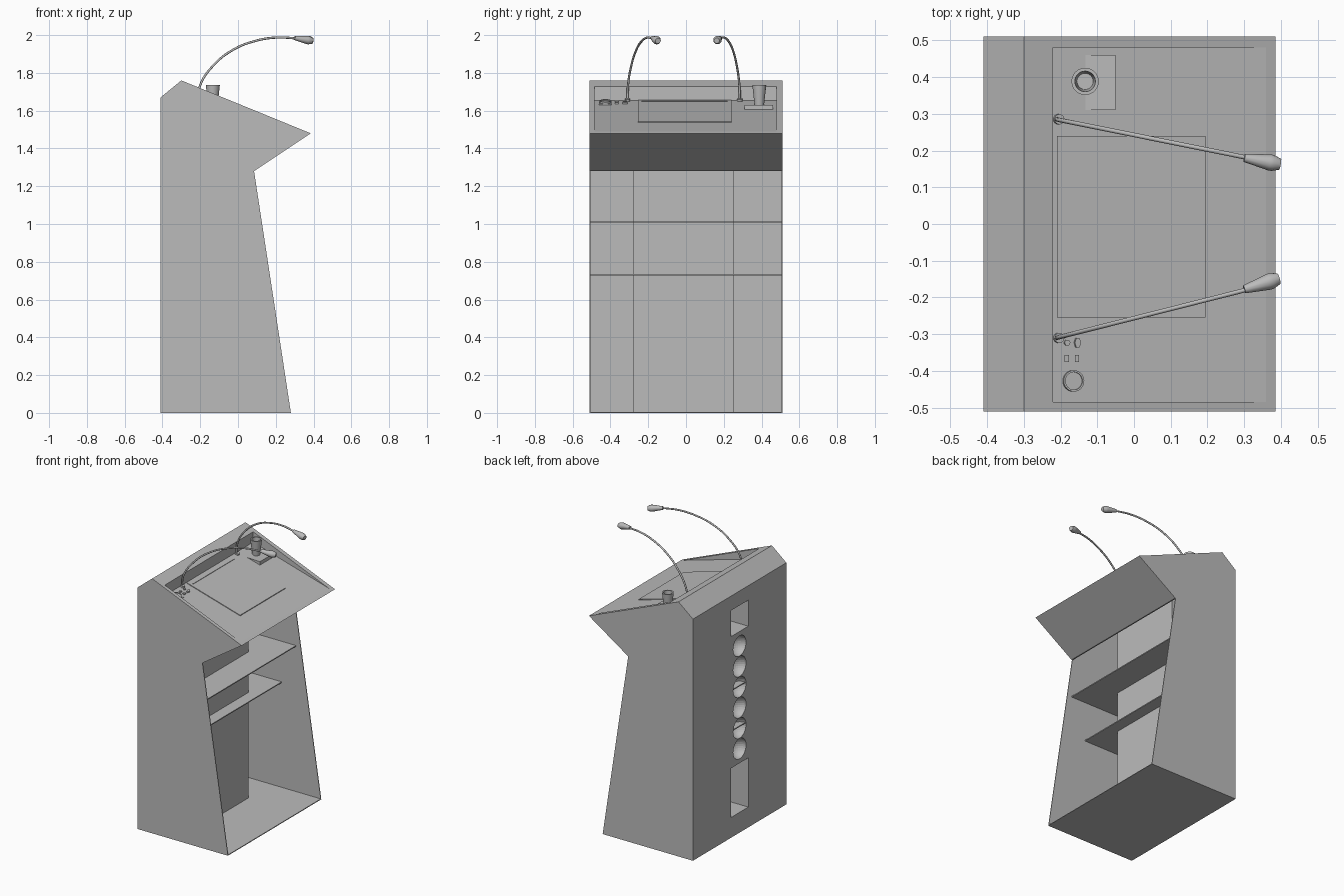
import bpy, bmesh, math
from mathutils import Vector, Matrix

cube = bpy.data.objects.get("Cube")
if cube:
    bpy.data.objects.remove(cube, do_unlink=True)

grey = bpy.data.materials.new("plain grey")
grey.use_nodes = True
COLOUR = (0.5, 0.5, 0.5, 1)
grey.diffuse_color = COLOUR
grey.node_tree.nodes["Principled BSDF"].inputs["Base Color"].default_value = COLOUR


def finish(name, bm, smooth=False):
    bmesh.ops.recalc_face_normals(bm, faces=bm.faces)
    mesh = bpy.data.meshes.new(name)
    bm.to_mesh(mesh)
    bm.free()
    mesh.materials.append(grey)
    ob = bpy.data.objects.new(name, mesh)
    bpy.context.collection.objects.link(ob)
    if smooth:
        select(ob)
        bpy.ops.object.shade_smooth_by_angle(angle=math.radians(40))
    return ob


def select(ob):
    bpy.ops.object.select_all(action='DESELECT')
    ob.select_set(True)
    bpy.context.view_layer.objects.active = ob


def prism(name, profile, y0, y1):
    """Extrude an xz outline from y0 to y1."""
    bm = bmesh.new()
    face = bm.faces.new([bm.verts.new((x, y0, z)) for x, z in profile])
    out = bmesh.ops.extrude_face_region(bm, geom=[face])
    bmesh.ops.translate(bm, vec=(0, y1 - y0, 0),
                        verts=[v for v in out["geom"] if isinstance(v, bmesh.types.BMVert)])
    return finish(name, bm)


def box(name, x0, x1, y0, y1, z0, z1):
    return prism(name, [(x0, z0), (x1, z0), (x1, z1), (x0, z1)], y0, y1)


def lathe(name, profile, matrix, sides=24):
    """Spin (radius, height) points about local z."""
    bm = bmesh.new()
    verts = [bm.verts.new((r, 0, h)) for r, h in profile]
    edges = [bm.edges.new(p) for p in zip(verts, verts[1:])]
    bmesh.ops.spin(bm, geom=verts + edges, cent=(0, 0, 0), axis=(0, 0, 1),
                   angle=math.tau, steps=sides, use_duplicate=False)
    bmesh.ops.remove_doubles(bm, verts=bm.verts, dist=1e-5)
    bmesh.ops.transform(bm, matrix=matrix, verts=bm.verts)
    return finish(name, bm, True)


def cut(ob, cutter):
    mod = ob.modifiers.new("cut", 'BOOLEAN')
    mod.operation, mod.object, mod.solver = 'DIFFERENCE', cutter, 'EXACT'
    select(ob)
    bpy.ops.object.modifier_apply(modifier=mod.name)


def desk_z(x):
    """Height of the sunken desk surface."""
    return 1.655 - 0.284 * (x + 0.22)


def desk_matrix(x, y):
    return Matrix.Translation((x, y, desk_z(x))) @ Matrix.Rotation(math.atan(0.284), 4, 'Y')


def desk_plate(name, x0, x1, y0, y1, height):
    pts = [(x0, desk_z(x0) - 0.002), (x1, desk_z(x1) - 0.002),
           (x1, desk_z(x1) + height), (x0, desk_z(x0) + height)]
    return prism(name, pts, y0, y1)


# Cabinet: solid outline hollowed to thin walls, open on the speaker's side
body = prism("cabinet", [(-0.41, 0), (0.28, 0), (0.085, 1.28), (0.385, 1.48),
                         (-0.30, 1.76), (-0.41, 1.67)], -0.51, 0.51)
column = box("cable_column", -0.407, -0.10, -0.28, 0.255, 0.003, 1.60)
hollow = prism("hollow_cutter", [(-0.404, 0.005), (0.45, 0.005), (0.45, 1.27), (0.079, 1.282),
                                 (0.33, 1.46), (-0.22, 1.642), (-0.404, 1.642)], -0.505, 0.505)
recess = prism("recess_cutter", [(-0.22, 1.655), (0.362, desk_z(0.362)),
                                 (0.37, 1.56), (-0.22, 1.80)], -0.485, 0.48)
cutters = [hollow, recess]
cut(body, hollow)
cut(body, recess)

# Back openings: two rectangular ports and a row of round sockets
ports = [box("port_cutter", -0.5, -0.27, -0.095, 0.095, z0, z1)
         for z0, z1 in [(0.14, 0.48), (1.39, 1.57)]]
for i in range(6):
    bm = bmesh.new()
    bmesh.ops.create_uvsphere(bm, u_segments=32, v_segments=16, radius=0.07,
                              matrix=Matrix.Translation((-0.41, 0, 0.58 + 0.142 * i)))
    ports.append(finish("socket_cutter", bm))
for c in ports:
    cut(body, c)
    cut(column, c)
for c in cutters + ports:
    bpy.data.objects.remove(c, do_unlink=True)

# Shelves
box("upper_shelf", -0.405, 0.09, -0.506, 0.506, 1.007, 1.014)
box("lower_shelf", -0.405, -0.02, -0.506, 0.506, 0.727, 0.734)

# Reading panel with page stop
desk_plate("reading_panel", -0.21, 0.195, -0.255, 0.24, 0.005)
desk_plate("page_stop", -0.183, -0.179, -0.235, 0.22, 0.008)

# Cup holder block and cup
prism("cup_stand", [(-0.195, 1.64), (-0.195, 1.63), (-0.05, 1.63),
                    (-0.05, desk_z(-0.05) - 0.01), (-0.195, desk_z(-0.195) - 0.012)][1:], 0.31, 0.46)
lathe("cup", [(0, 0), (0.025, 0), (0.037, 0.105), (0.028, 0.105), (0.022, 0.01), (0, 0.01)],
      Matrix.Translation((-0.133, 0.388, 1.63)), 32)

# Control panel: dial, two keys, two connectors
desk_plate("dial_plate", -0.2, -0.135, -0.46, -0.395, 0.004)
lathe("dial", [(0, 0), (0.029, 0), (0.029, 0.014), (0.024, 0.014), (0.024, 0.009), (0, 0.009)],
      desk_matrix(-0.167, -0.427))
for x in (-0.183, -0.155):
    desk_plate("key", x - 0.006, x + 0.006, -0.375, -0.357, 0.008)
lathe("jack", [(0, 0), (0.008, 0), (0.008, 0.008), (0, 0.008)], desk_matrix(-0.183, -0.323), 12)
lathe("hex_connector", [(0, 0), (0.011, 0), (0.011, 0.01), (0, 0.01)],
      desk_matrix(-0.155, -0.323) @ Matrix.Diagonal((0.8, 1.4, 1, 1)), 6)


# Gooseneck microphones
def microphone(side, y0, y1, tip):
    arc = [(-0.212, 1.65), (-0.20, 1.735), (-0.13, 1.84), (-0.03, 1.92),
           (0.08, 1.966), (0.2, 1.987), (0.31, 1.983)]
    curve = bpy.data.curves.new(side + "_neck", 'CURVE')
    curve.dimensions, curve.bevel_depth, curve.bevel_resolution = '3D', 0.006, 2
    curve.resolution_u, curve.use_fill_caps = 6, True
    spline = curve.splines.new('BEZIER')
    spline.bezier_points.add(len(arc) - 1)
    for p, (x, z) in zip(spline.bezier_points, arc):
        p.co = (x, y0 + (y1 - y0) * (x - arc[0][0]) / (arc[-1][0] - arc[0][0]), z)
        p.handle_left_type = p.handle_right_type = 'AUTO'
    curve.materials.append(grey)
    neck = bpy.data.objects.new(side + "_microphone_neck", curve)
    bpy.context.collection.objects.link(neck)
    select(neck)
    bpy.ops.object.convert(target='MESH')
    lathe(side + "_microphone_base", [(0, 0), (0.014, 0), (0.014, 0.012), (0, 0.012)],
          desk_matrix(-0.206, y0), 16)
    start, end = Vector((0.30, y1, 1.985)), Vector(tip)
    aim = (end - start).to_track_quat('Z', 'Y').to_matrix().to_4x4()
    lathe(side + "_microphone_head", [(0, 0), (0.011, 0), (0.022, 0.07), (0.022, 0.08),
                                      (0.015, 0.1), (0, 0.1)],
          Matrix.Translation(start) @ aim, 12)


microphone("left", 0.285, 0.18, (0.40, 0.162, 1.97))
microphone("right", -0.31, -0.178, (0.39, -0.15, 1.97))
